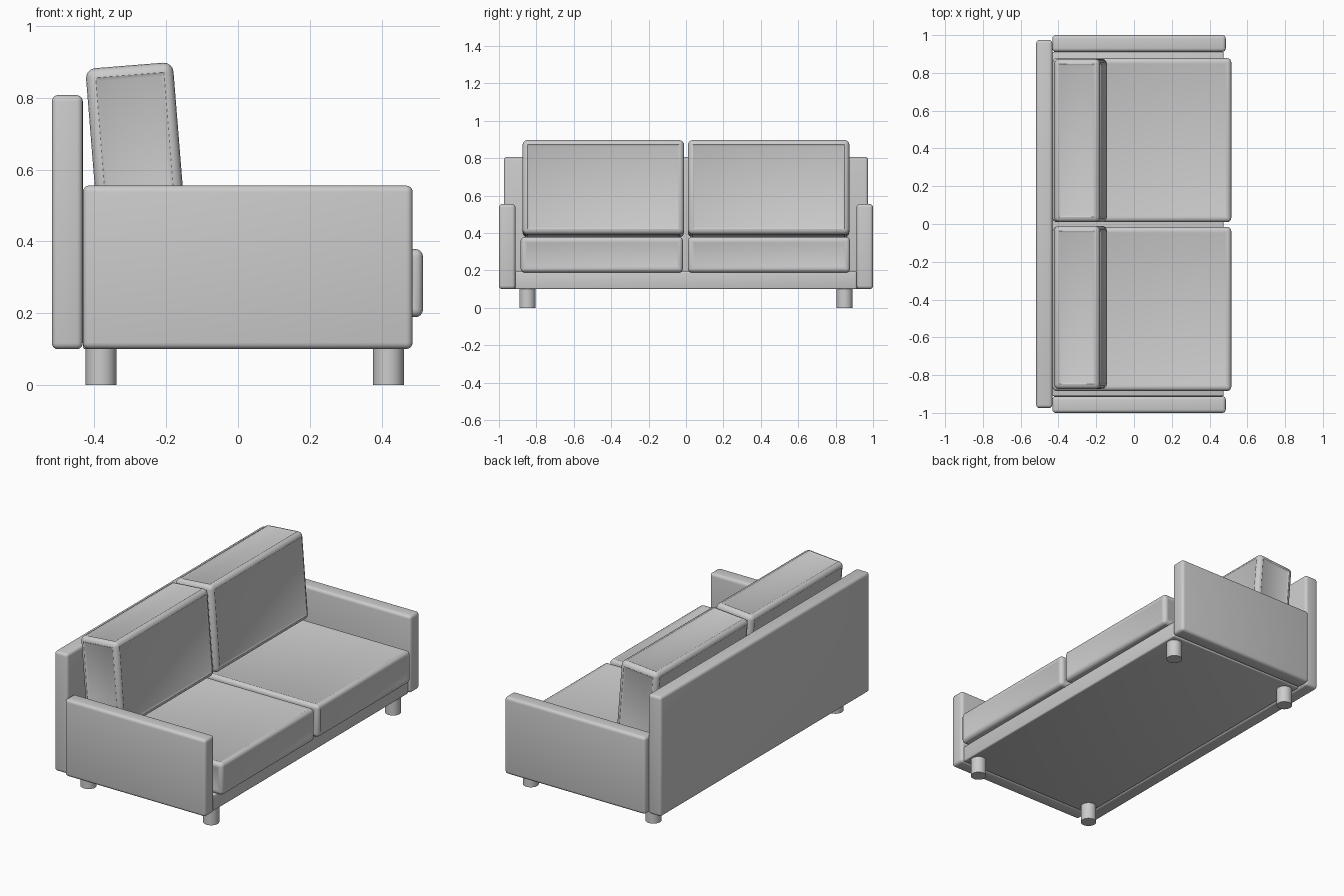
import bpy, bmesh, math
from mathutils import Matrix, Vector

if "Cube" in bpy.data.objects:
    bpy.data.objects.remove(bpy.data.objects["Cube"])


def finish(bm, name, loc=(0, 0, 0), rot_y=0.0):
    bmesh.ops.recalc_face_normals(bm, faces=bm.faces)
    mesh = bpy.data.meshes.new(name)
    bm.to_mesh(mesh)
    bm.free()
    obj = bpy.data.objects.new(name, mesh)
    bpy.context.collection.objects.link(obj)
    obj.location = loc
    obj.rotation_euler.y = rot_y
    bpy.ops.object.select_all(action='DESELECT')
    obj.select_set(True)
    bpy.context.view_layer.objects.active = obj
    bpy.ops.object.shade_smooth_by_angle(angle=math.radians(35))
    return obj


def rounded_box(name, center, size, radius, segments=4, rot_y=0.0, dent=0.0):
    """Box with rounded edges; dent sinks each flat side to leave a soft rim."""
    bm = bmesh.new()
    bmesh.ops.create_cube(bm, size=1, matrix=Matrix.Diagonal((*size, 1)))
    bmesh.ops.bevel(bm, geom=bm.edges[:], offset=radius, segments=segments,
                    profile=0.5, affect='EDGES')
    if dent:
        sides = sorted(bm.faces, key=lambda f: f.calc_area())[-6:]
        bmesh.ops.inset_individual(bm, faces=sides, thickness=0.014, depth=-dent)
    return finish(bm, name, center, rot_y)


def box_between(name, lo, hi, radius, **kw):
    lo, hi = Vector(lo), Vector(hi)
    return rounded_box(name, (lo + hi) / 2, hi - lo, radius, **kw)


# Frame: back panel and base
box_between("back_panel", (-0.518, -0.974, 0.10), (-0.432, 0.974, 0.807), 0.017)
box_between("base", (-0.432, -0.912, 0.10), (0.475, 0.912, 0.195), 0.008, segments=3)

for side, s in (("left", -1), ("right", 1)):
    # Armrest
    rounded_box(side + "_armrest", (0.027, s * 0.956, 0.328), (0.918, 0.088, 0.455), 0.018)
    # Seat cushion
    rounded_box(side + "_seat_cushion", (0.042, s * 0.447 - 0.003, 0.284),
                (0.946, 0.868, 0.19), 0.022, dent=0.004)
    # Leaning back cushion
    rounded_box(side + "_back_cushion", (-0.283, s * 0.442, 0.637),
                (0.244, 0.864, 0.507), 0.027, rot_y=math.radians(-4.6), dent=0.005)
    # Round legs
    for end, x in (("back", -0.381), ("front", 0.419)):
        bm = bmesh.new()
        bmesh.ops.create_cone(bm, cap_ends=True, segments=32, radius1=0.043,
                              radius2=0.043, depth=0.102)
        finish(bm, f"{side}_{end}_leg", (x, s * 0.848, 0.051))
